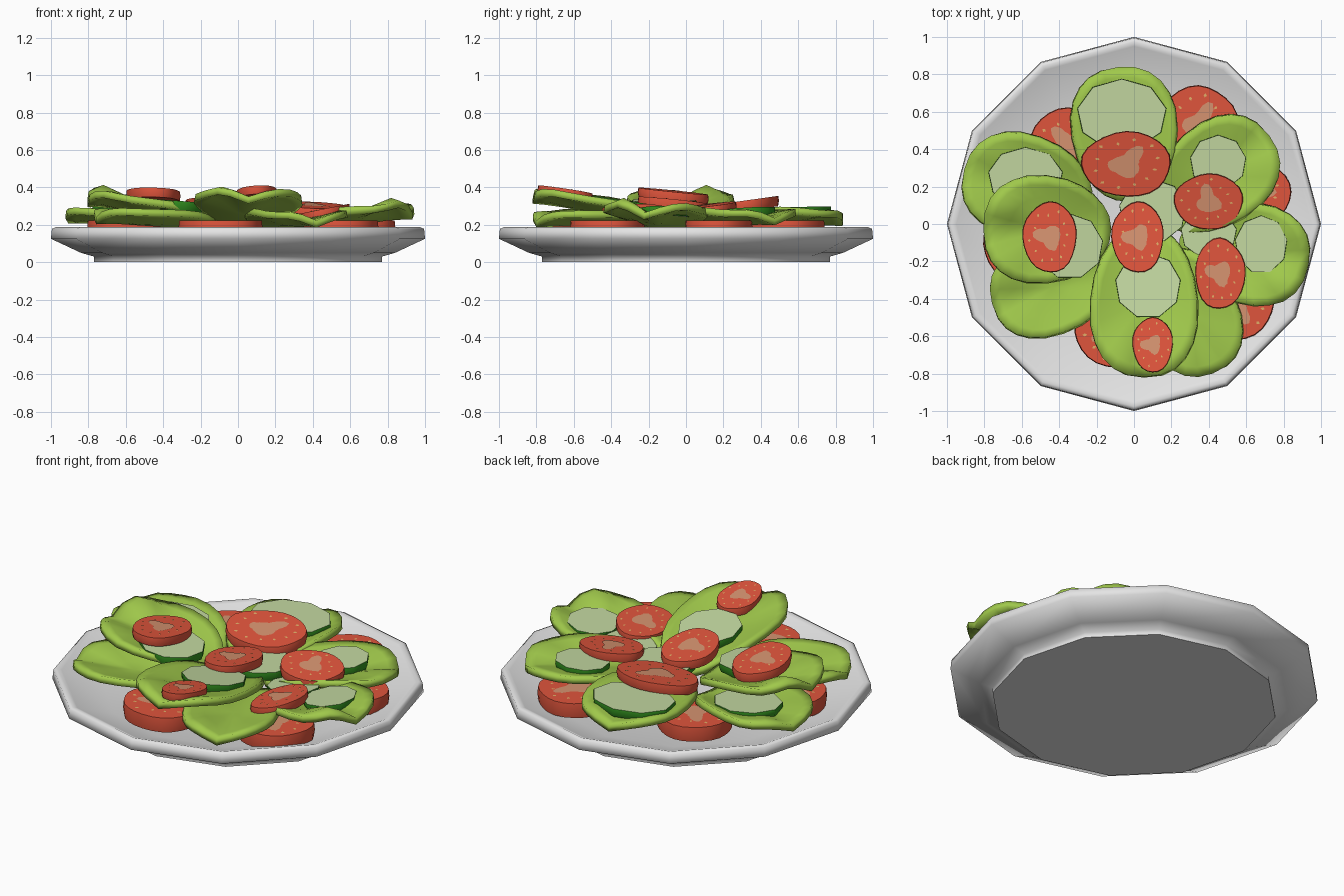
import bpy, bmesh, math, random
from math import sin, cos, pi, radians

if "Cube" in bpy.data.objects:
    bpy.data.objects.remove(bpy.data.objects["Cube"])
random.seed(4)


def mat(name, rgb):
    m = bpy.data.materials.new(name)
    m.diffuse_color = (*rgb, 1)
    m.use_nodes = True
    m.node_tree.nodes["Principled BSDF"].inputs["Base Color"].default_value = m.diffuse_color
    return m


WHITE = mat("plate_white", (0.78, 0.78, 0.78))
RED = mat("tomato_red", (0.74, 0.09, 0.045))
CORE = mat("tomato_core", (0.66, 0.29, 0.16))
SEED = mat("tomato_seed", (0.76, 0.42, 0.14))
LEAF = mat("lettuce_green", (0.35, 0.58, 0.07))
SKIN = mat("cucumber_skin", (0.035, 0.30, 0.015))
FLESH = mat("cucumber_flesh", (0.54, 0.68, 0.35))


def finish(name, bm, mats, angle=35, fix=True):
    if fix:
        bmesh.ops.recalc_face_normals(bm, faces=bm.faces)
    me = bpy.data.meshes.new(name)
    bm.to_mesh(me)
    bm.free()
    for m in mats:
        me.materials.append(m)
    me.shade_smooth()
    me.set_sharp_from_angle(angle=radians(angle))
    ob = bpy.data.objects.new(name, me)
    bpy.context.collection.objects.link(ob)
    return ob


def bridge(bm, a, b, mi=0):
    n = len(a)
    for i in range(n):
        bm.faces.new((a[i], a[(i + 1) % n], b[(i + 1) % n], b[i])).material_index = mi


# Twelve-sided plate: lathed profile of (radius, height)
def plate():
    bm = bmesh.new()
    prof = [(0.77, 0), (0.77, 0.03), (0.84, 0.05), (1.0, 0.125), (0.995, 0.178),
            (0.975, 0.187), (0.95, 0.178), (0.73, 0.1)]
    rings = [[bm.verts.new((r * cos(i * pi / 6), r * sin(i * pi / 6), z))
              for i in range(12)] for r, z in prof]
    for a, b in zip(rings, rings[1:]):
        bridge(bm, a, b)
    bm.faces.new(rings[0])
    bm.faces.new(rings[-1])
    finish("plate", bm, [WHITE], 75)


# Creased lettuce leaf pointing outwards along angle ang, rising by slope
def leaf(name, x, y, z, ang, hl, hw, slope, lip=0.04):
    bm = bmesh.new()
    c, s = cos(radians(ang)), sin(radians(ang))
    n = 24

    def point(r, t):
        ct, st = cos(t), sin(t)
        u = r * math.copysign(abs(ct) ** 0.85, ct)
        v = r * math.copysign(abs(st) ** 0.85, st) * (1 + 0.12 * u - 0.08 * u * u)
        h = slope * hl * u + 0.06 * abs(v) ** 1.5 + 0.012 * r * r * sin(3 * t + 1)
        # two raised lips at the tip with a valley between them
        h += lip * math.exp(-((u - 0.7) ** 2 + (v + 0.45) ** 2) / 0.1)
        h += 0.4 * lip * math.exp(-((u - 0.6) ** 2 + (v - 0.6) ** 2) / 0.1)
        h -= 0.02 * max(0, u) ** 2 * math.exp(-v * v / 0.05)
        lu, lv = u * hl, v * hw
        return (x + c * lu - s * lv, y + s * lu + c * lv, z + h)

    mid = bm.verts.new(point(0, 0))
    rings = [[bm.verts.new(point(r, 2 * pi * i / n)) for i in range(n)]
             for r in (0.3, 0.6, 0.85, 1.0)]
    for i in range(n):
        bm.faces.new((mid, rings[0][i], rings[0][(i + 1) % n]))
    for a, b in zip(rings, rings[1:]):
        bridge(bm, a, b)
    ob = finish(name, bm, [LEAF], 60)
    sol = ob.modifiers.new("thickness", 'SOLIDIFY')
    sol.thickness = 0.038
    sol.offset = 0


# Tomato slice: lumpy disc with a core patch and seeds; z is the top centre
def tomato(name, x, y, z, rx, ry, th, gx=0, gy=0, rot=90):
    bm = bmesh.new()
    n = 24
    ph = random.uniform(0, 6)

    def pt(r, t, d):
        dx, dy = rx * r * cos(t), ry * r * sin(t)
        return bm.verts.new((x + dx, y + dy, z + d + gx * dx + gy * dy))

    def ring(k, d):
        return [pt(k * (1 + 0.018 * sin(3 * t + ph) + 0.015 * sin(5 * t)), t, d)
                for t in (2 * pi * i / n for i in range(n))]

    top, mid, bot = ring(0.98, 0), ring(1.0, -th / 2), ring(0.97, -th)
    bridge(bm, bot, mid)
    bridge(bm, mid, top)
    bm.faces.new(top)
    bm.faces.new(bot[::-1])
    # core patch with one long arm and two short lobes
    t0 = radians(rot)
    rim = []
    for i in range(32):
        t = 2 * pi * i / 32
        r = 0.27 + 0.38 * max(0, cos(t - t0)) ** 10
        r += 0.14 * max(0, cos(t - t0 - 2.2)) ** 3 + 0.15 * max(0, cos(t - t0 + 2.4)) ** 3
        rim.append(pt(r + random.uniform(-0.02, 0.02), t, 0.003))
    hub = pt(0, 0, 0.003)
    for i in range(32):
        bm.faces.new((hub, rim[i], rim[(i + 1) % 32])).material_index = 1
    # seeds around the core
    for i in range(12):
        t = t0 + 0.3 + i * 0.52
        r = random.uniform(0.58, 0.8)
        vs = [pt(r - 0.055, t, 0.003), pt(r, t - 0.06, 0.003),
              pt(r + 0.055, t, 0.003), pt(r, t + 0.06, 0.003)]
        bm.faces.new(vs).material_index = 2
    finish(name, bm, [RED, CORE, SEED], 35, fix=False)


# Cucumber slice: nine-sided, dark skin around pale flesh; z is the top centre
def cucumber(name, x, y, z, rx, ry, gx=0, gy=0, th=0.05):
    bm = bmesh.new()

    def ring(k, d):
        out = []
        for i in range(9):
            t = 2 * pi * (i + 0.25) / 9
            dx, dy = k * rx * cos(t), k * ry * sin(t)
            out.append(bm.verts.new((x + dx, y + dy, z + d + gx * dx + gy * dy)))
        return out

    bot, mid, top = ring(0.95, -th), ring(1.01, -th * 0.45), ring(1.0, 0)
    bridge(bm, bot, mid)
    bridge(bm, mid, top)
    bm.faces.new(top).material_index = 1
    bm.faces.new(bot[::-1]).material_index = 1
    finish(name, bm, [SKIN, FLESH], 45)


plate()

# Bottom layer of large tomato slices
for i, (x, y, rx, ry, rot) in enumerate([
        (0.345, 0.53, 0.21, 0.21, 60), (-0.35, 0.42, 0.21, 0.2, 130),
        (0.63, 0.17, 0.21, 0.18, 0), (0.54, -0.42, 0.21, 0.2, 300),
        (-0.09, -0.58, 0.225, 0.19, 200), (-0.6, -0.11, 0.21, 0.19, 180)]):
    tomato(f"lower_tomato_{i + 1}", x, y, 0.222, rx, ry, 0.085, 0, 0, rot)

# Lettuce leaves: lower ring first, then the two raised ones
for i, a in enumerate([
        (-0.57, 0.2, 0.212, 165, 0.35, 0.27, 0.06, 0.03),
        (-0.05, 0.48, 0.212, 95, 0.36, 0.28, 0.02, 0.03),
        (0.43, 0.255, 0.21, 37, 0.365, 0.27, 0.04, 0.03),
        (0.59, -0.15, 0.21, -12, 0.35, 0.27, 0.12, 0.07),
        (0.3, -0.47, 0.205, -70, 0.35, 0.25, 0.02, 0.03),
        (-0.44, -0.34, 0.21, 195, 0.33, 0.25, 0.06, 0.03),
        (0.055, -0.41, 0.265, -90, 0.41, 0.285, 0.18, 0.05),
        (-0.465, -0.03, 0.268, 180, 0.34, 0.285, 0.15, 0.075)]):
    leaf(f"lettuce_leaf_{i + 1}", *a)

# Cucumber slices
for i, a in enumerate([
        (-0.58, 0.25, 0.285, 0.2, 0.16, -0.05, 0),
        (-0.065, 0.585, 0.295, 0.24, 0.19, 0, 0.02),
        (0.45, 0.33, 0.285, 0.15, 0.145, 0.05, 0.05),
        (0.68, -0.11, 0.285, 0.14, 0.155, 0.12, 0),
        (0.1, 0.07, 0.275, 0.18, 0.17, 0, 0),
        (0.4, -0.05, 0.255, 0.15, 0.13, 0.1, 0),
        (0.075, -0.33, 0.33, 0.175, 0.175, 0, -0.15),
        (-0.345, -0.12, 0.33, 0.18, 0.175, -0.08, 0)]):
    cucumber(f"cucumber_slice_{i + 1}", *a)

# Top layer of tomato slices
for i, a in enumerate([
        (-0.04, 0.32, 0.33, 0.24, 0.175, 0.055, 0, 0.14, 60),
        (0.4, 0.12, 0.305, 0.185, 0.15, 0.05, -0.04, 0.12, 100),
        (0.46, -0.265, 0.285, 0.135, 0.19, 0.05, 0.2, 0, 170),
        (0.02, -0.07, 0.33, 0.14, 0.19, 0.05, 0.05, -0.1, 180),
        (-0.45, -0.07, 0.38, 0.145, 0.19, 0.05, -0.03, -0.1, 170),
        (0.1, -0.645, 0.388, 0.108, 0.148, 0.045, 0.05, -0.15, 180)]):
    tomato(f"upper_tomato_{i + 1}", *a)
